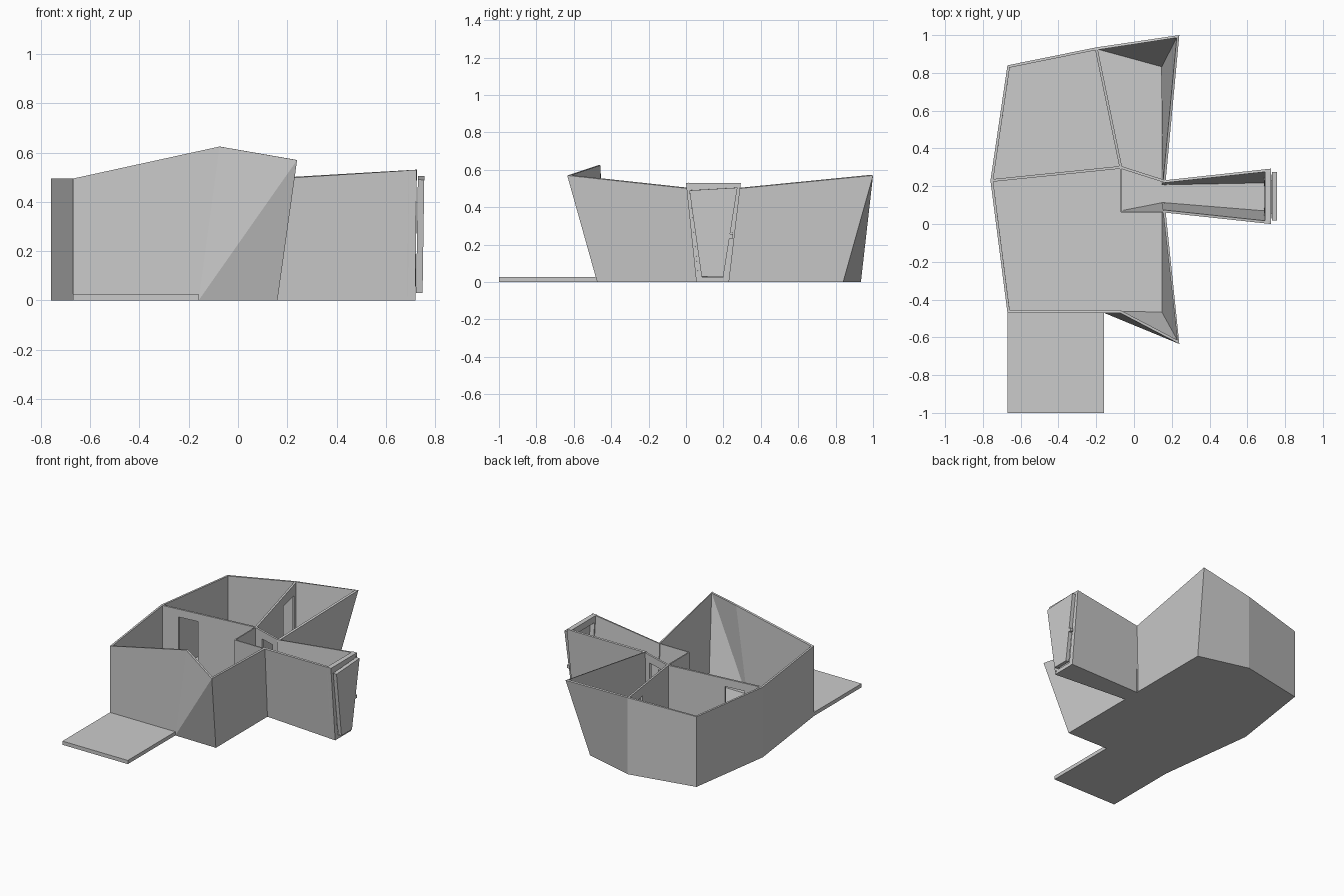
import bpy, bmesh
from mathutils import Vector

if "Cube" in bpy.data.objects:
    bpy.data.objects.remove(bpy.data.objects["Cube"])

def make(name, verts, faces, thick=0.0, offset=-1):
    """Mesh object, optionally thickened with an applied-on-render solidify."""
    me = bpy.data.meshes.new(name)
    me.from_pydata(verts, [], faces)
    me.update()
    ob = bpy.data.objects.new(name, me)
    bpy.context.collection.objects.link(ob)
    if thick:
        m = ob.modifiers.new("thickness", 'SOLIDIFY')
        m.thickness, m.offset, m.use_even_offset = thick, offset, True
    return ob

def slab(name, pts, z0, z1):
    """Closed horizontal slab from a 2D outline."""
    n = len(pts)
    v = [(x, y, z0) for x, y in pts] + [(x, y, z1) for x, y in pts]
    f = [tuple(range(n))[::-1], tuple(range(n, 2 * n))]
    f += [(i, (i + 1) % n, n + (i + 1) % n, n + i) for i in range(n)]
    ob = make(name, v, f)
    bm = bmesh.new()
    bm.from_mesh(ob.data)
    bmesh.ops.recalc_face_normals(bm, faces=bm.faces)
    bm.to_mesh(ob.data)
    bm.free()
    return ob

def partition(name, a, b, ha, hb, door=None, thick=0.014):
    """Upright inner wall from a to b; door = (start, end, height)."""
    a, b = Vector(a), Vector(b)
    prof = [(0, 0.005)]
    if door:
        s, e, h = door
        prof += [(s, 0.02), (s, h), (e, h), (e, 0.02)]
    prof += [(1, 0.005), (1, hb), (0, ha)]
    v = [(*a.lerp(b, t), z) for t, z in prof]
    return make(name, v, [tuple(range(len(v)))], thick, 0)

# Outer shell: foot points and matching rim points, passage end to passage end
foot = [(.72, .055), (.16, .10), (.16, -.475), (-.16, -.47), (-.67, -.47), (-.76, .23),
        (-.67, .84), (-.2, .935), (.16, .84), (.16, .22), (.72, .23)]
rim = [(.725, 0, .53), (.168, .06, .495), (.24, -.635, .57), (-.075, -.47, .625),
       (-.67, -.47, .495), (-.76, .23, .495), (-.67, .84, .495), (-.2, .935, .54),
       (.24, 1, .57), (.168, .232, .495), (.725, .293, .53)]
n = len(foot)
faces = []
for i in range(n - 1):
    if i == 2:      # twisted front panel is split along its diagonal
        faces += [(i, n + i, i + 1), (n + i, n + i + 1, i + 1)]
    else:
        faces.append((i, n + i, n + i + 1, i + 1))
make("outer_walls", [(x, y, 0) for x, y in foot] + rim, faces, 0.014)

# Floors
slab("house_floor", foot, 0, 0.02)
slab("porch", [(-.67, -1), (-.16, -1), (-.16, -.46), (-.67, -.46)], 0, 0.026)

# Inner walls
partition("middle_wall", (-.755, .23), (-.07, .3), .495, .495, (.18, .39, .44))
partition("back_room_wall", (-.07, .3), (-.2, .93), .495, .54, (.66, .93, .46))
partition("hall_back_wall", (-.07, .3), (.165, .225), .495, .495, (.3, .75, .44))
partition("hall_side_wall", (-.07, .065), (-.07, .3), .495, .495, None, .008)
# hall front wall leans inward at the foot
make("hall_front_wall", [(-.07, .067, .01), (.16, .112, .01), (.165, .065, .495), (-.07, .065, .495)],
     [(0, 1, 2, 3)], 0.008, 0)

# Door frame at the passage end, open in the middle
outer = [(.058, 0), (.228, 0), (.29, .53), (.003, .53)]
inner = [(.085, .026), (.2, .026), (.262, .485), (.03, .485)]
make("door_frame", [(.72 + .01 * z, y, z) for y, z in outer + inner],
     [(i, (i + 1) % 4, 4 + (i + 1) % 4, 4 + i) for i in range(4)], 0.033, -1)

# Front door and handle
leaf = [(.083, .03), (.2, .03), (.275, .505), (.018, .49)]
make("door", [(.749 + .015 * z, y, z) for y, z in leaf], [(0, 1, 2, 3)], 0.026, -1)
bpy.ops.mesh.primitive_cube_add(size=1, location=(.742, .24, .245))
knob = bpy.context.object
knob.name = "door_handle"
knob.scale = (.02, .022, .022)
